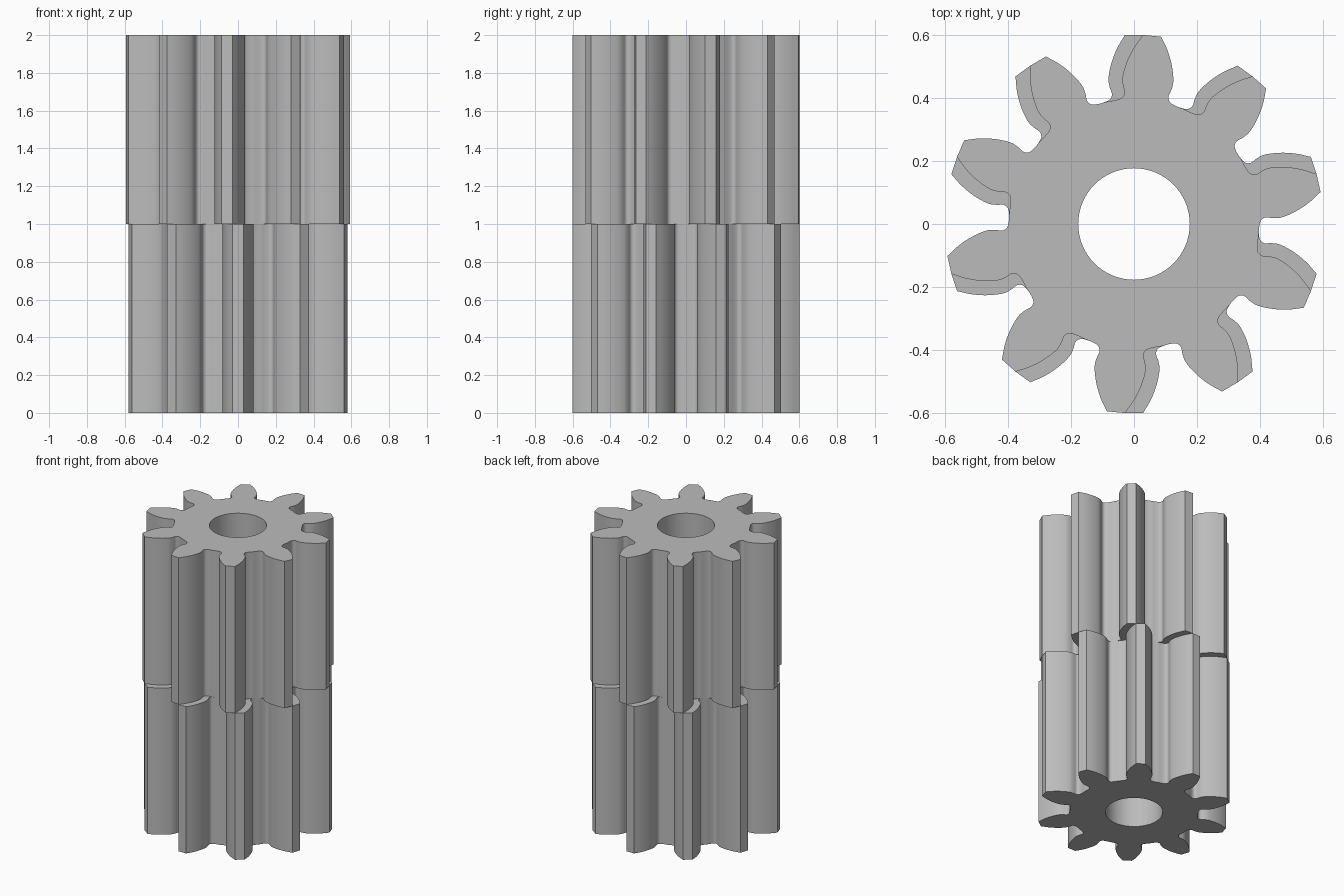
import bpy, bmesh, math
from mathutils import Matrix, Vector

cube = bpy.data.objects.get("Cube")
if cube:
    bpy.data.objects.remove(cube)

TEETH, BORE = 10, 0.177

grey = bpy.data.materials.new("steel_grey")
grey.use_nodes = True
colour = (0.5, 0.5, 0.5, 1)
grey.diffuse_color = colour
grey.node_tree.nodes["Principled BSDF"].inputs["Base Color"].default_value = colour

# One tooth flank, tip to valley centre, for a tooth pointing along +y
FLANK = [Vector(p) for p in (
    (0.029, 0.600), (0.054, 0.557), (0.072, 0.510), (0.081, 0.463),
    (0.077, 0.434), (0.070, 0.413), (0.076, 0.396), (0.095, 0.386), (0.123, 0.378))]


def smooth_path(pts, steps=4):
    """Catmull-Rom curve through the points."""
    ext = [2 * pts[0] - pts[1]] + pts + [2 * pts[-1] - pts[-2]]
    out = []
    for a, b, c, d in zip(ext, ext[1:], ext[2:], ext[3:]):
        for i in range(steps):
            t = i / steps
            out.append(0.5 * (2 * b + (c - a) * t + (2 * a - 5 * b + 4 * c - d) * t ** 2
                              + (3 * b - a - 3 * c + d) * t ** 3))
    return out + [pts[-1]]


def gear_outline(turn):
    half = smooth_path(FLANK)
    # The mirrored flank shares its valley point with the next tooth
    tooth = [Vector((-p.x, p.y)) for p in reversed(half[:-1])] + half
    return [Matrix.Rotation(turn - k * math.tau / TEETH, 2) @ p
            for k in range(TEETH) for p in tooth]


def add_loop(bm, pts, z):
    verts = [bm.verts.new((p[0], p[1], z)) for p in pts]
    return [bm.edges.new((v, verts[i - 1])) for i, v in enumerate(verts)]


def make_gear(name, z, height, turn):
    bm = bmesh.new()
    circle = [(BORE * math.cos(a), BORE * math.sin(a))
              for a in (math.tau * i / 64 for i in range(64))]
    edges = add_loop(bm, gear_outline(turn), z) + add_loop(bm, circle, z)
    bmesh.ops.triangle_fill(bm, edges=edges, use_beauty=True, normal=(0, 0, 1))
    # Raise the bored plate into a solid gear
    ext = bmesh.ops.extrude_face_region(bm, geom=bm.faces[:], use_keep_orig=True)
    top = [g for g in ext["geom"] if isinstance(g, bmesh.types.BMVert)]
    bmesh.ops.translate(bm, verts=top, vec=(0, 0, height))
    bmesh.ops.recalc_face_normals(bm, faces=bm.faces[:])
    mesh = bpy.data.meshes.new(name)
    bm.to_mesh(mesh)
    bm.free()
    mesh.materials.append(grey)
    obj = bpy.data.objects.new(name, mesh)
    bpy.context.collection.objects.link(obj)
    bpy.ops.object.select_all(action='DESELECT')
    obj.select_set(True)
    bpy.context.view_layer.objects.active = obj
    bpy.ops.object.shade_smooth_by_angle(angle=math.radians(30))


# Two equal gears, the upper one turned slightly clockwise
make_gear("lower_gear", 0, 1, 0)
make_gear("upper_gear", 1, 1, math.radians(-5.5))
